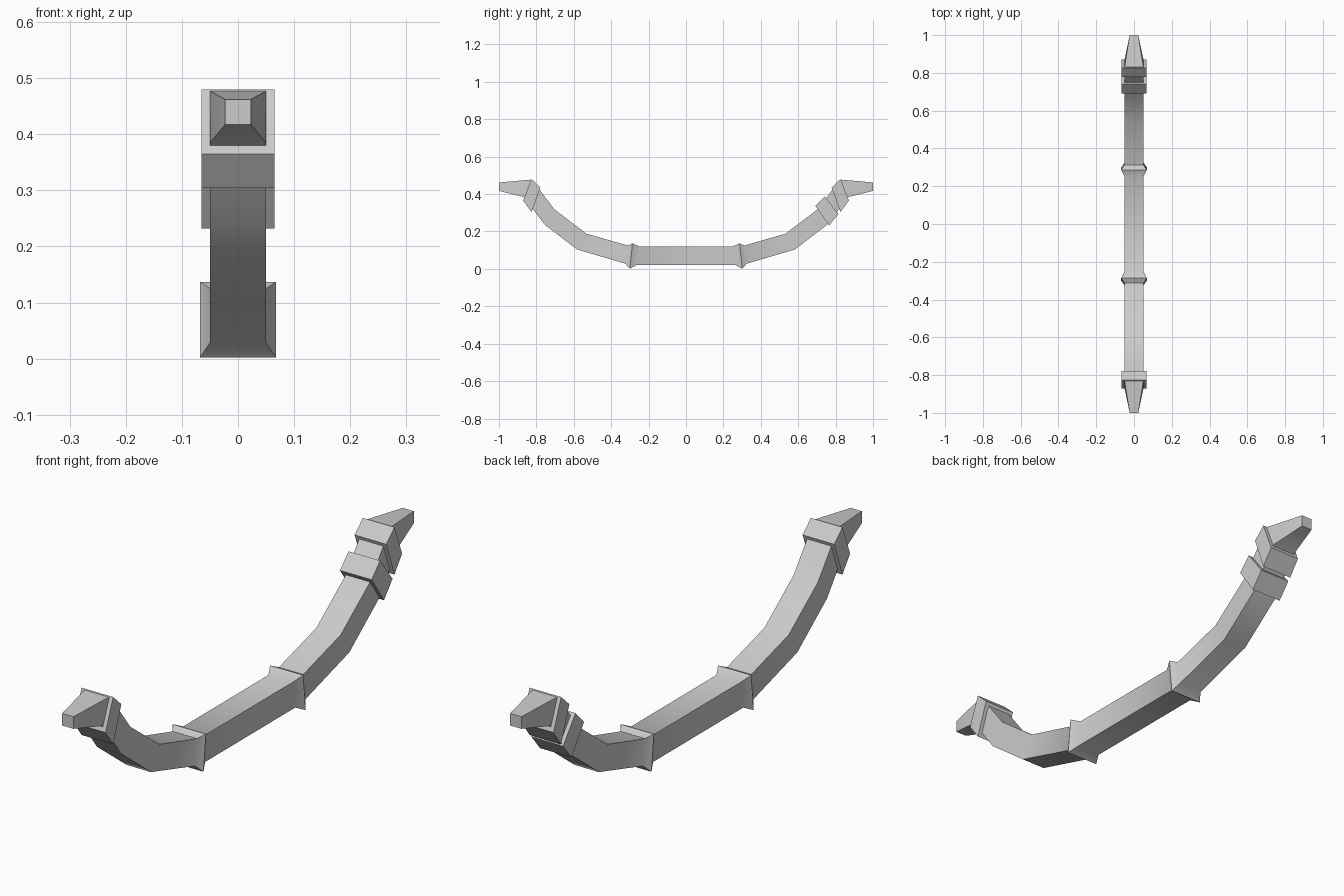
import bpy
import bmesh
import math

if "Cube" in bpy.data.objects:
    bpy.data.objects.remove(bpy.data.objects["Cube"], do_unlink=True)

grey = bpy.data.materials.new("plain_grey")
grey.use_nodes = True
grey.diffuse_color = (0.6, 0.6, 0.6, 1)
grey.node_tree.nodes["Principled BSDF"].inputs["Base Color"].default_value = (0.6, 0.6, 0.6, 1)


def loft(name, sections, side=1):
    """Skin rectangular sections (top y, top z, bottom y, bottom z, half width)."""
    bm = bmesh.new()
    rings = []
    for ty, tz, by, bz, w in sections:
        corners = [(-w, ty, tz), (w, ty, tz), (w, by, bz), (-w, by, bz)]
        rings.append([bm.verts.new((x, y * side, z)) for x, y, z in corners])
    for a, b in zip(rings, rings[1:]):
        for i in range(4):
            j = (i + 1) % 4
            bm.faces.new((a[i], a[j], b[j], b[i]))
    bm.faces.new(rings[0])
    bm.faces.new(rings[-1])
    bmesh.ops.recalc_face_normals(bm, faces=bm.faces)
    mesh = bpy.data.meshes.new(name)
    bm.to_mesh(mesh)
    bm.free()
    mesh.materials.append(grey)
    obj = bpy.data.objects.new(name, mesh)
    bpy.context.collection.objects.link(obj)
    bpy.ops.object.select_all(action="DESELECT")
    obj.select_set(True)
    bpy.context.view_layer.objects.active = obj
    bpy.ops.object.shade_smooth_by_angle(angle=math.radians(35))
    return obj


# Half of the bow: grip, flared ridge, then the bent limb
R = 0.05
half = [
    (0.25, 0.12, 0.265, 0.02, R),
    (0.286, 0.137, 0.30, 0.002, 0.068),
    (0.312, 0.125, 0.325, 0.028, R),
    (0.532, 0.188, 0.583, 0.104, R),
    (0.703, 0.318, 0.757, 0.238, R),
    (0.79, 0.432, 0.845, 0.355, R),
]
mirrored = [(-ty, tz, -by, bz, w) for ty, tz, by, bz, w in reversed(half)]
loft("bow_body", mirrored + half)

# Raised band and tapered tip at each end
for side, label in ((-1, "front"), (1, "back")):
    loft(label + "_band", [(0.778, 0.435, 0.826, 0.304, 0.065),
                           (0.826, 0.48, 0.871, 0.365, 0.065)], side)
    loft(label + "_tip", [(0.80, 0.455, 0.845, 0.36, R),
                          (0.83, 0.477, 0.87, 0.385, R),
                          (1.0, 0.462, 1.0, 0.417, 0.023)], side)

# Extra band found on the back limb only
loft("back_limb_band", [(0.692, 0.336, 0.765, 0.232, 0.065),
                        (0.742, 0.388, 0.815, 0.293, 0.065)])
